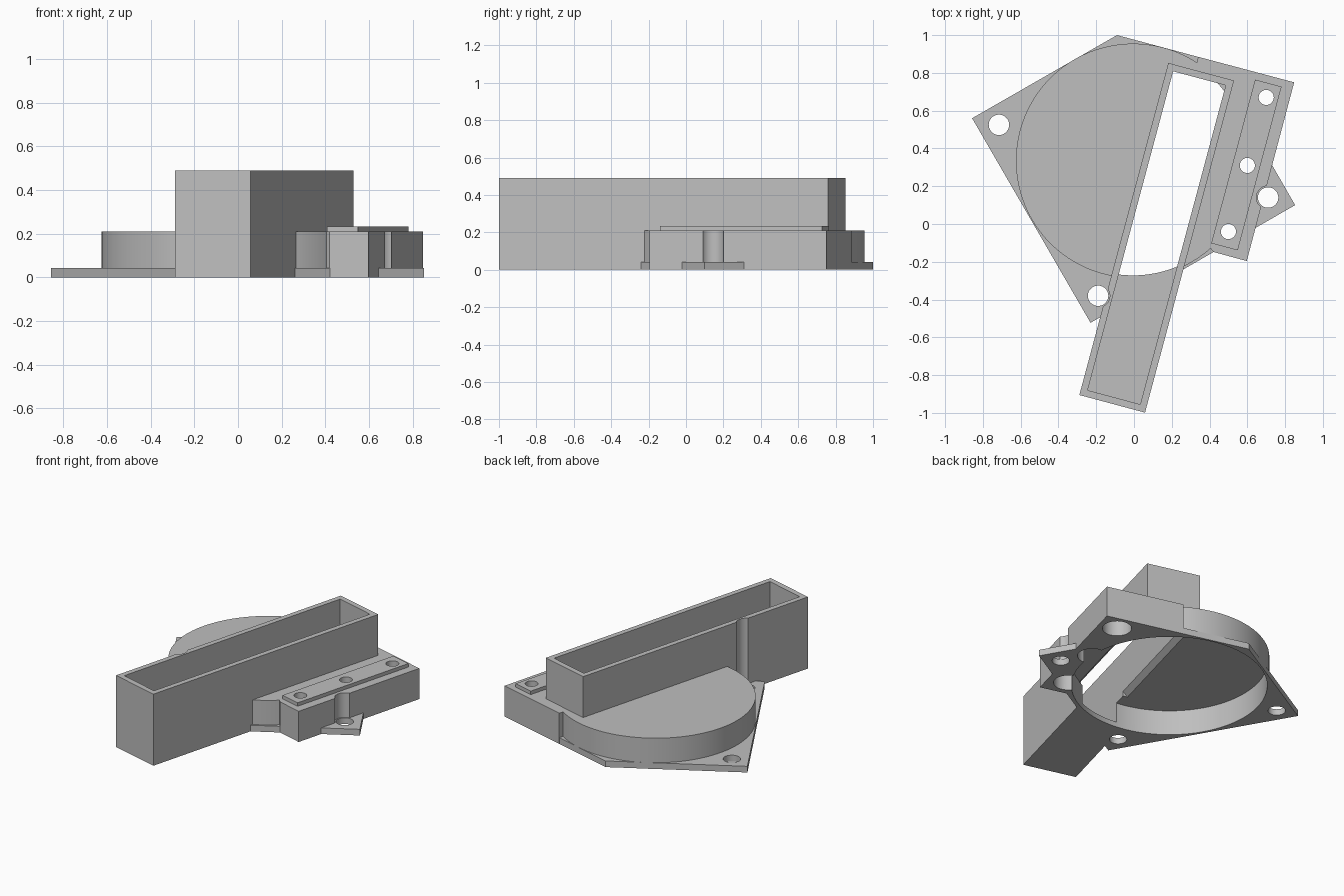
import bpy, bmesh
from math import radians
from mathutils import Matrix

cube = bpy.data.objects.get("Cube")
if cube:
    bpy.data.objects.remove(cube, do_unlink=True)

TILT = -15                    # trough and side block share this angle
RING = (-0.005, 0.335)        # centre of the round cover
TROUGH = (0.12, -0.073)
SCREWS = [(0.70, 0.67), (0.60, 0.31), (0.50, -0.04)]
MOUNTS = [(0.71, 0.14), (-0.19, -0.38), (-0.715, 0.525)]

grey = bpy.data.materials.new("plain_grey")
grey.use_nodes = True
grey.diffuse_color = (0.52, 0.52, 0.52, 1)
grey.node_tree.nodes["Principled BSDF"].inputs["Base Color"].default_value = grey.diffuse_color


def add_object(name, bm):
    bmesh.ops.recalc_face_normals(bm, faces=bm.faces)
    mesh = bpy.data.meshes.new(name)
    bm.to_mesh(mesh)
    bm.free()
    mesh.materials.append(grey)
    obj = bpy.data.objects.new(name, mesh)
    bpy.context.collection.objects.link(obj)
    return obj


def prism(name, outline, z0, z1):
    bm = bmesh.new()
    face = bm.faces.new([bm.verts.new((x, y, z0)) for x, y in outline])
    top = bmesh.ops.extrude_face_region(bm, geom=[face])["geom"]
    verts = [v for v in top if isinstance(v, bmesh.types.BMVert)]
    bmesh.ops.translate(bm, verts=verts, vec=(0, 0, z1 - z0))
    return add_object(name, bm)


def tilted_box(name, centre, width, length, z0, z1, top_width=None):
    bm = bmesh.new()
    bmesh.ops.create_cube(bm, size=1)
    for v in bm.verts:
        w = top_width if top_width and v.co.z > 0 else width
        v.co = (v.co.x * w, v.co.y * length, z1 if v.co.z > 0 else z0)
    bm.transform(Matrix.Translation((*centre, 0)) @ Matrix.Rotation(radians(TILT), 4, "Z"))
    return add_object(name, bm)


def cylinder(name, centre, radius, z0, z1, sides=48):
    bm = bmesh.new()
    bmesh.ops.create_cone(bm, cap_ends=True, segments=sides, radius1=radius,
                          radius2=radius, depth=z1 - z0)
    bm.transform(Matrix.Translation((*centre, (z0 + z1) / 2)))
    return add_object(name, bm)


# Solid parts: base plate, side block, round cover, trough and raised strip
body = prism("housing", [(-0.857, 0.56), (-0.23, -0.523), (0.853, 0.10),
                         (0.60, 0.54), (0.60, 0.815), (-0.09, 1.0)], 0, 0.042)
solids = [
    prism("side_block", [(0.34, 0.885), (0.16, 0.21), (0.42, -0.148),
                         (0.597, -0.196), (0.848, 0.75)], 0, 0.21),
    cylinder("round_cover", RING, 0.62, 0, 0.21, 128),
    tilted_box("trough", TROUGH, 0.36, 1.82, 0, 0.49),
    tilted_box("raised_strip", (0.595, 0.3125), 0.145, 0.897, 0.2, 0.234),
]

# Cutters: trough pocket, round cavity from below, sloped opening, screw holes
cutters = [
    tilted_box("trough_pocket", TROUGH, 0.288, 1.748, 0.035, 0.7),
    cylinder("round_cavity", RING, 0.607, -0.1, 0.17, 128),
    tilted_box("sloped_opening", (0.2, 0.225), 0.36, 0.9, 0.165, 0.207, 0.28),
]
for p in SCREWS:
    cutters.append(cylinder("screw_hole", p, 0.04, -0.1, 0.5))
    cutters.append(cylinder("screw_head_recess", p, 0.09, -0.1, 0.15))
for p in MOUNTS:
    cutters.append(cylinder("mount_hole", p, 0.054, -0.1, 0.3))
    cutters.append(cylinder("mount_clearance", p, 0.062, 0.042, 0.7))

# The sloped opening is centred on the trough and follows its axis
opening = cutters[2]
opening.location = (TROUGH[0] - 0.2 + 0.08, TROUGH[1] - 0.225 + 0.298, 0)

# Join the solids, then cut
for operation, group in (("UNION", solids), ("DIFFERENCE", cutters)):
    for part in group:
        part.hide_render = True
        mod = body.modifiers.new(part.name, "BOOLEAN")
        mod.operation = operation
        mod.solver = "EXACT"
        mod.object = part

bpy.context.view_layer.update()
graph = bpy.context.evaluated_depsgraph_get()
result = bpy.data.meshes.new_from_object(body.evaluated_get(graph))
body.modifiers.clear()
body.data = result
for part in solids + cutters:
    bpy.data.objects.remove(part, do_unlink=True)
result.materials.clear()
result.materials.append(grey)

# Smooth round walls, sharp edges elsewhere
bpy.ops.object.select_all(action="DESELECT")
body.select_set(True)
bpy.context.view_layer.objects.active = body
bpy.ops.object.shade_smooth_by_angle(angle=radians(30))
